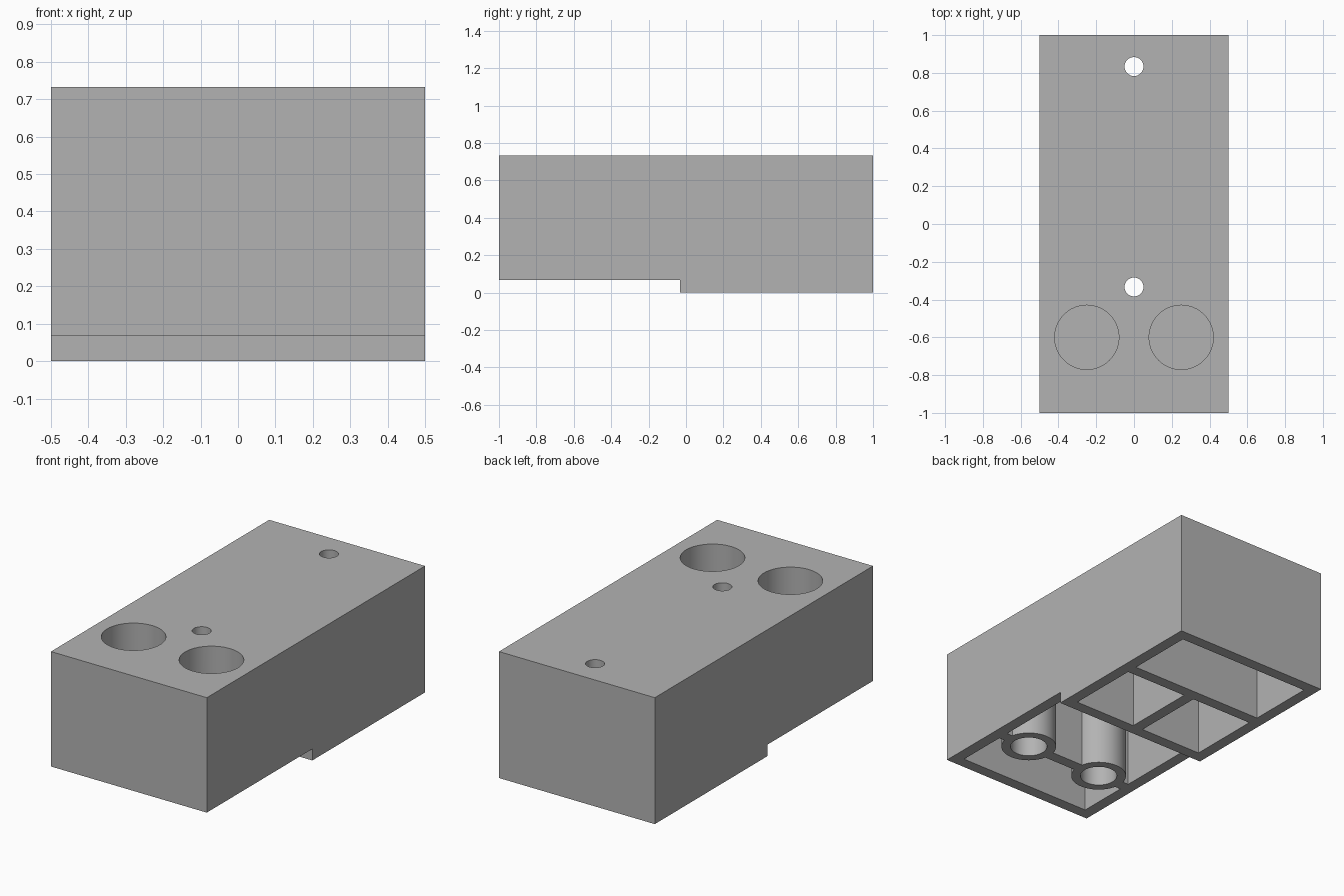
import bpy
import bmesh
from math import radians
from mathutils import Matrix, Vector

cube = bpy.data.objects.get("Cube")
if cube:
    bpy.data.objects.remove(cube, do_unlink=True)

U = 1 / 15            # wall thickness, used as the design unit
TOP = 11 * U
CEILING = 7 * U       # roof of the underside pockets
BORE_FLOOR = 8 * U    # floor of the counterbores

grey = bpy.data.materials.new("plain_grey")
grey.use_nodes = True
colour = (0.45, 0.45, 0.45, 1)
grey.diffuse_color = colour
grey.node_tree.nodes["Principled BSDF"].inputs["Base Color"].default_value = colour


def make(name, bm):
    bmesh.ops.recalc_face_normals(bm, faces=bm.faces)
    mesh = bpy.data.meshes.new(name)
    bm.to_mesh(mesh)
    bm.free()
    mesh.materials.append(grey)
    obj = bpy.data.objects.new(name, mesh)
    bpy.context.collection.objects.link(obj)
    return obj


def box(name, low, high):
    low, high = Vector(low), Vector(high)
    bm = bmesh.new()
    bmesh.ops.create_cube(bm, size=1, matrix=Matrix.Translation((low + high) / 2)
                          @ Matrix.Diagonal((*(high - low), 1)))
    return make(name, bm)


def cylinder(name, x, y, radius, z0, z1):
    bm = bmesh.new()
    bmesh.ops.create_cone(bm, cap_ends=True, segments=64, radius1=radius,
                          radius2=radius, depth=z1 - z0,
                          matrix=Matrix.Translation((x, y, (z0 + z1) / 2)))
    return make(name, bm)


def cut(target, tool):
    """Subtract the tool from the target, then discard the tool."""
    mod = target.modifiers.new("cut", "BOOLEAN")
    mod.operation = "DIFFERENCE"
    mod.solver = "EXACT"
    mod.object = tool
    bpy.ops.object.select_all(action="DESELECT")
    target.select_set(True)
    bpy.context.view_layer.objects.active = target
    bpy.ops.object.modifier_apply(modifier=mod.name)
    bpy.data.objects.remove(tool, do_unlink=True)


# Block with a raised front underside: side profile extruded across x
profile = [(-1, U), (-U / 2, U), (-U / 2, 0), (1, 0), (1, TOP), (-1, TOP)]
bm = bmesh.new()
face = bm.faces.new([bm.verts.new((-0.5, y, z)) for y, z in profile])
side = bmesh.ops.extrude_face_region(bm, geom=[face])["geom"]
bmesh.ops.translate(bm, vec=(1, 0, 0),
                    verts=[v for v in side if isinstance(v, bmesh.types.BMVert)])
body = make("block_body", bm)

INNER = 0.5 - U
BOSS_X, BOSS_Y = 0.25, -0.6

# Front pocket, leaving a cross web and two tubular bosses standing
front = box("front_pocket", (-INNER, -1 + U, -U), (INNER, -U / 2, CEILING))
cut(front, box("web", (-0.6, BOSS_Y - U / 2, -0.2), (0.6, BOSS_Y + U / 2, 0.9)))
for s in (-1, 1):
    cut(front, cylinder("boss", s * BOSS_X, BOSS_Y, 0.15, -0.2, 0.9))
cut(body, front)

# Two middle pockets and one rear pocket
for x0, x1 in ((-INNER, -U / 2), (U / 2, INNER)):
    cut(body, box("middle_pocket", (x0, U / 2, -U), (x1, 7 * U, CEILING)))
cut(body, box("rear_pocket", (-INNER, 8 * U, -U), (INNER, 1 - U, CEILING)))

# Small screw holes through the top
for y in (-5 * U, 12.5 * U):
    cut(body, cylinder("screw_hole", 0, y, 0.05, -0.2, 0.9))

# Counterbored holes, each closed by a thin membrane
for s, label in ((-1, "right"), (1, "left")):
    cut(body, cylinder("counterbore", s * BOSS_X, BOSS_Y, 0.17, BORE_FLOOR, 0.9))
    cut(body, cylinder("bore", s * BOSS_X, BOSS_Y, 0.1, -0.2, 0.9))
    cylinder(label + "_bore_membrane", s * BOSS_X, BOSS_Y, 0.1,
             BORE_FLOOR - 0.015, BORE_FLOOR - 0.002)

# Smooth round walls, sharp edges
bpy.ops.object.select_all(action="DESELECT")
body.select_set(True)
bpy.context.view_layer.objects.active = body
bpy.ops.object.shade_smooth_by_angle(angle=radians(30))
